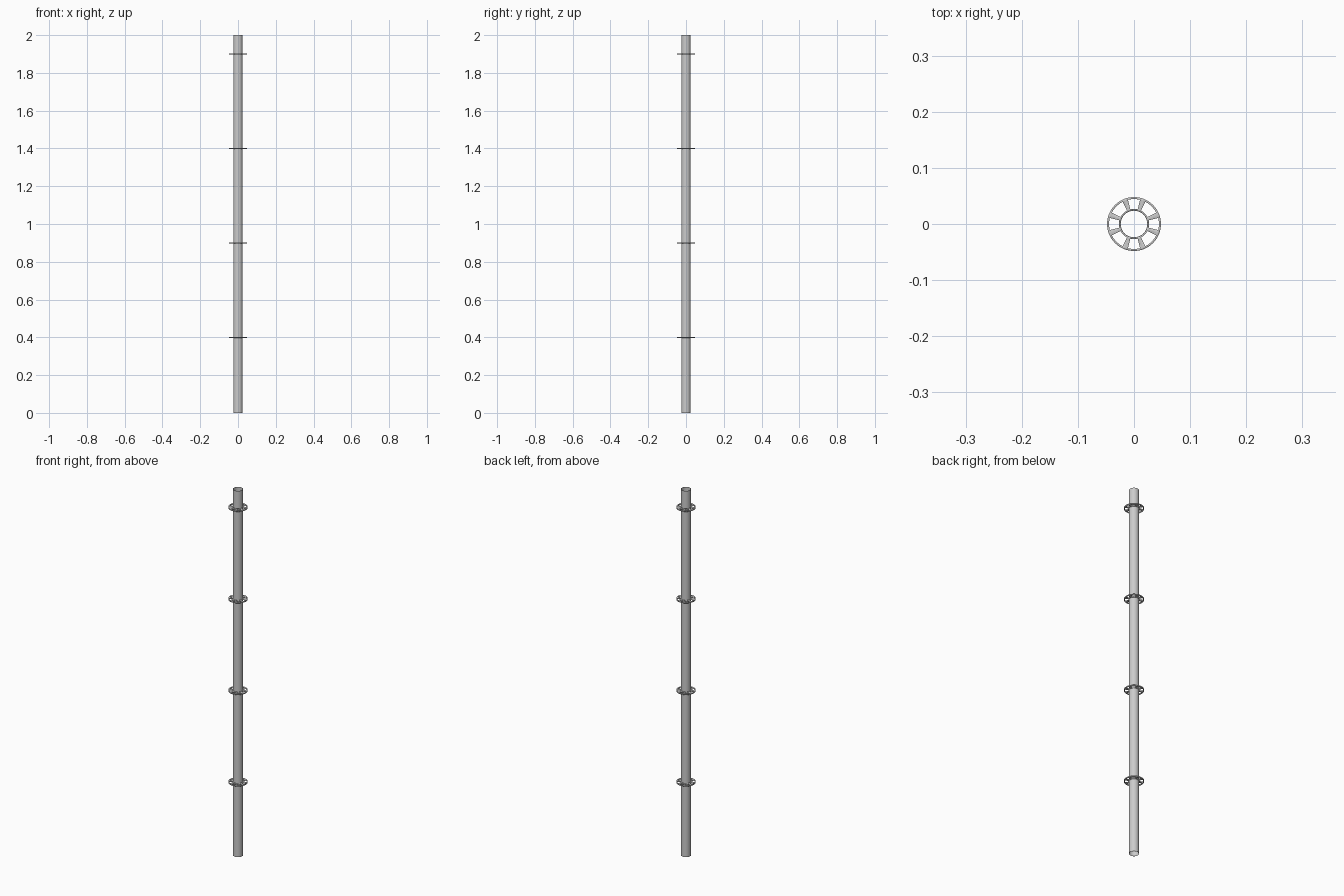
import bpy, bmesh
from math import cos, sin, radians, pi

if "Cube" in bpy.data.objects:
    bpy.data.objects.remove(bpy.data.objects["Cube"])

TUBE_R, WALL = 0.0247, 0.001
RING_R = [0.0247, 0.027, 0.0445, 0.048]   # hub, hole inner, hole outer, rim
THICK = 0.006


def make_object(name, bm):
    mesh = bpy.data.meshes.new(name)
    bm.to_mesh(mesh)
    bm.free()
    ob = bpy.data.objects.new(name, mesh)
    bpy.context.collection.objects.link(ob)
    return ob


def smooth(ob):
    bpy.ops.object.select_all(action='DESELECT')
    ob.select_set(True)
    bpy.context.view_layer.objects.active = ob
    bpy.ops.object.shade_smooth_by_angle(angle=radians(35))


# Hollow upright tube, open at both ends
def tube(name, r_out, r_in, height, n=48):
    bm = bmesh.new()
    profile = [(r_out, 0), (r_out, height), (r_in, height), (r_in, 0)]
    rings = [[bm.verts.new((r * cos(2 * pi * i / n), r * sin(2 * pi * i / n), z))
              for i in range(n)] for r, z in profile]
    for k in range(4):
        a, b = rings[k], rings[(k + 1) % 4]
        for i in range(n):
            j = (i + 1) % n
            bm.faces.new((a[i], a[j], b[j], b[i]))
    return make_object(name, bm)


# Rosette disc: narrow slots on the axes, wider slots on the diagonals
def rosette(name, z):
    quarter = [(-14, True), (-7, True), (0, True), (7, True), (14, False), (20.5, False),
               (27, True), (36, True), (45, True), (54, True), (63, False), (69.5, False)]
    steps = [(a + 90 * q, hole) for q in range(4) for a, hole in quarter]
    n = len(steps)
    bm = bmesh.new()
    rings = [[bm.verts.new((r * cos(radians(a)), r * sin(radians(a)), 0))
              for a, _ in steps] for r in RING_R]
    for k in range(3):
        for i, (_, hole) in enumerate(steps):
            if k == 1 and hole:
                continue
            j = (i + 1) % n
            bm.faces.new((rings[k][i], rings[k + 1][i], rings[k + 1][j], rings[k][j]))
    ob = make_object(name, bm)
    ob.location.z = z
    mod = ob.modifiers.new("thickness", 'SOLIDIFY')
    mod.thickness = THICK
    mod.offset = 0
    return ob


smooth(tube("upright_tube", TUBE_R, TUBE_R - WALL, 2.0))
for i in range(4):
    smooth(rosette(f"rosette_{i + 1}", 0.4 + 0.5 * i))
